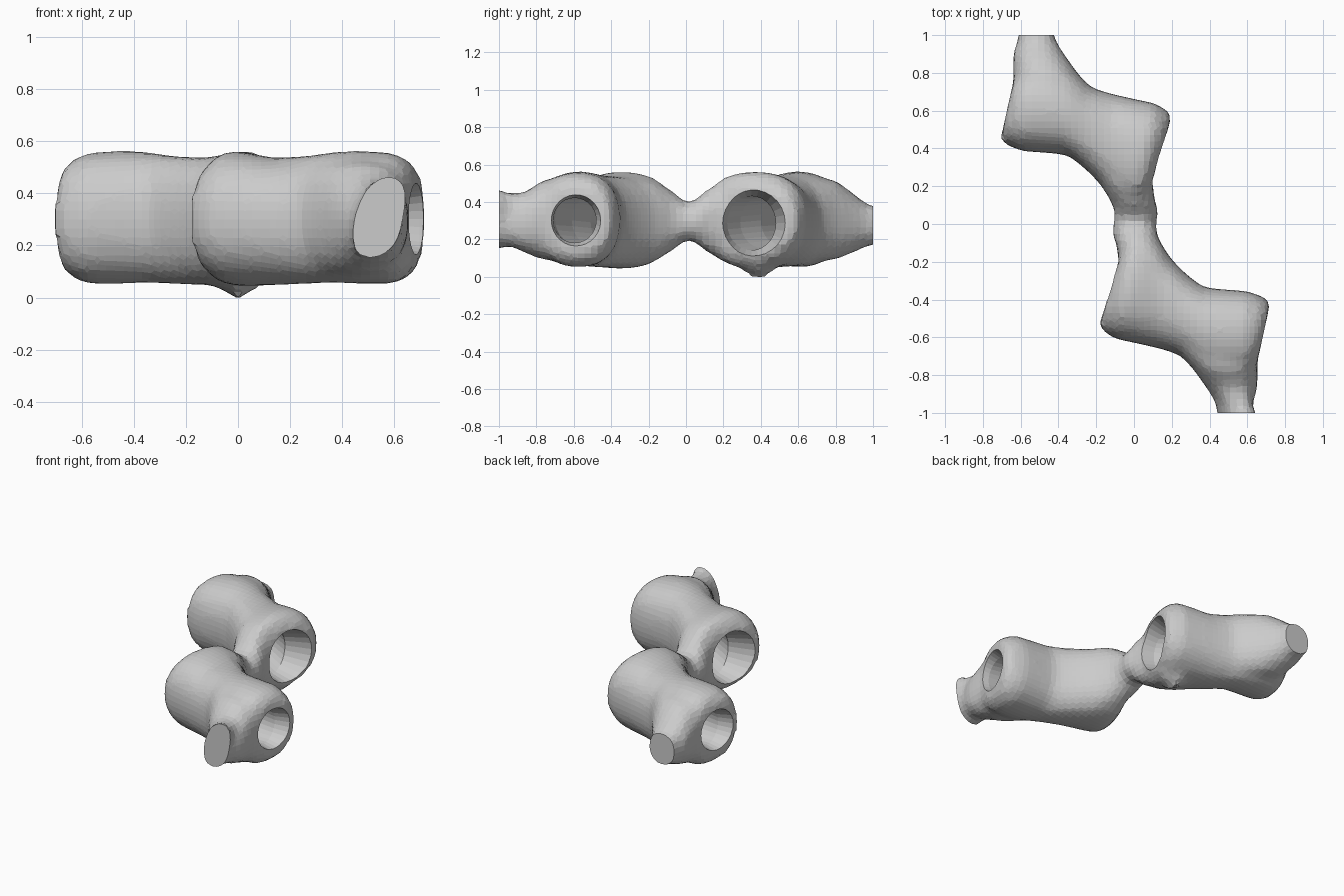
import bpy, bmesh, math
from mathutils import Matrix

if "Cube" in bpy.data.objects:
    bpy.data.objects.remove(bpy.data.objects["Cube"])

N = 28


def loft(bm, axis, sections, power=0.85):
    """Rounded sections (pos, a0, a1, z0, z1, slope) strung along x or y."""
    rings = []
    for pos, a0, a1, z0, z1, k in sections:
        ring = []
        for i in range(N):
            t = 2 * math.pi * i / N
            c, s = math.cos(t), math.sin(t)
            c = math.copysign(abs(c) ** power, c)
            s = math.copysign(abs(s) ** power, s)
            a = (a0 + a1) / 2 + (a1 - a0) / 2 * c
            z = (z0 + z1) / 2 + (z1 - z0) / 2 * s
            if axis == 'x':
                co = (pos + k * (a - (a0 + a1) / 2), a, z)
            else:
                co = (a + k * (z - (z0 + z1) / 2), pos, z)
            ring.append(bm.verts.new(co))
        rings.append(ring)
    for r, q in zip(rings, rings[1:]):
        for i in range(N):
            j = (i + 1) % N
            bm.faces.new((r[i], r[j], q[j], q[i]))
    bm.faces.new(rings[0])
    bm.faces.new(rings[-1])


def add_turned(bm):
    """Half-turn copy about z, nudged: the second segment."""
    d = bmesh.ops.duplicate(bm, geom=bm.verts[:] + bm.edges[:] + bm.faces[:])
    vs = [g for g in d['geom'] if isinstance(g, bmesh.types.BMVert)]
    bmesh.ops.rotate(bm, verts=vs, matrix=Matrix.Rotation(math.pi, 3, 'Z'))
    bmesh.ops.translate(bm, verts=vs, vec=(0.015, 0.03, 0))


def make(name, bm):
    bmesh.ops.recalc_face_normals(bm, faces=bm.faces)
    me = bpy.data.meshes.new(name)
    bm.to_mesh(me)
    bm.free()
    ob = bpy.data.objects.new(name, me)
    bpy.context.collection.objects.link(ob)
    return ob


# bent barrel and its two necks
bm = bmesh.new()
loft(bm, 'x', [
    (-0.67, .45, .78, .13, .47, .22),
    (-0.645, .42, .81, .08, .52, .18),
    (-0.58, .385, .83, .05, .555, .05),
    (-0.45, .375, .83, .05, .562, 0),
    (-0.35, .365, .79, .055, .558, 0),
    (-0.25, .285, .73, .05, .542, 0),
    (-0.12, .15, .69, .045, .535, 0),
    (0.0, .08, .66, .04, .56, .05),
    (0.07, .09, .64, .05, .56, .15),
    (0.12, .14, .60, .09, .51, .25),
    (0.14, .17, .57, .13, .47, .3)])
loft(bm, 'y', [
    (.60, -.62, -.15, .08, .54, 0), (.70, -.63, -.21, .08, .53, 0),
    (.80, -.64, -.30, .09, .515, 0), (.90, -.64, -.37, .13, .44, 0),
    (.96, -.62, -.41, .16, .39, 0), (1.06, -.60, -.44, .18, .365, 0)])
loft(bm, 'y', [
    (.40, -.28, .11, .05, .54, 0), (.30, -.23, .10, .05, .53, 0),
    (.20, -.17, .10, .08, .51, 0), (.10, -.11, .115, .14, .455, 0),
    (.04, -.10, .12, .19, .40, 0), (-.05, -.12, .12, .20, .39, 0)])
add_turned(bm)
# low bump under the rear barrel and flared front stub
loft(bm, 'x', [(-.12, .32, .46, .06, .3, 0), (0, .28, .50, -.01, .3, 0),
               (.10, .32, .46, .05, .3, 0)])
loft(bm, 'y', [(-.85, .40, .63, .14, .45, 0), (-.95, .44, .62, .16, .45, .2),
               (-1.06, .46, .65, .13, .48, .28)])
tubes = make("twin_tubes", bm)

# bores through both barrels and flat end trims
bm = bmesh.new()
loft(bm, 'x', [
    (-0.80, .46, .80, .12, .46, 0), (-0.68, .49, .76, .16, .44, 0),
    (-0.60, .51, .74, .18, .42, 0), (-0.42, .49, .73, .17, .44, 0),
    (-0.25, .40, .64, .16, .44, 0), (-0.10, .29, .54, .15, .43, 0),
    (0.02, .22, .48, .14, .43, 0), (0.12, .19, .51, .11, .46, 0),
    (0.28, .13, .56, .07, .50, 0)], 1.0)
add_turned(bm)
for s in (-1, 1):
    bmesh.ops.create_cube(bm, size=1, matrix=Matrix.Translation((0, s * 1.5, .3))
                          @ Matrix.Diagonal((3, 1, 2, 1)))
cutter = make("bore_cutter", bm)
cutter.hide_render = True

m = tubes.modifiers.new("blend", 'REMESH')
m.mode = 'VOXEL'
m.voxel_size = 0.035
m = tubes.modifiers.new("soften", 'SMOOTH')
m.factor = 0.5
m.iterations = 2
m = tubes.modifiers.new("bore", 'BOOLEAN')
m.operation = 'DIFFERENCE'
m.solver = 'EXACT'
m.object = cutter

bpy.context.view_layer.objects.active = tubes
tubes.select_set(True)
for name in [m.name for m in tubes.modifiers]:
    bpy.ops.object.modifier_apply(modifier=name)
bpy.data.objects.remove(cutter)

# rest on the ground
low = min(v.co.z for v in tubes.data.vertices)
for v in tubes.data.vertices:
    v.co.z -= low
bpy.ops.object.shade_flat()
